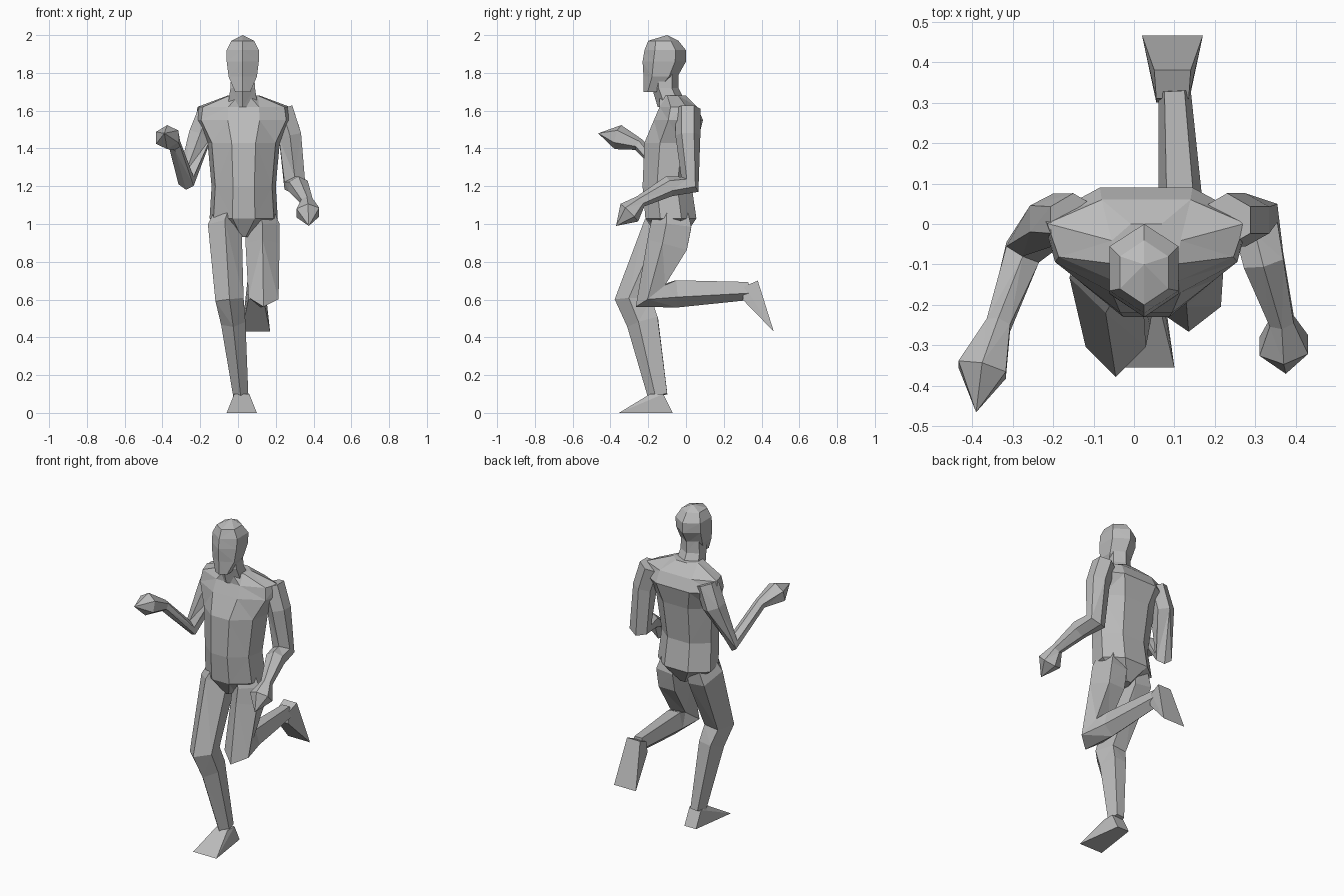
import bpy, bmesh
from math import sin, cos, pi
from mathutils import Vector

cube = bpy.data.objects.get("Cube")
if cube:
    bpy.data.objects.remove(cube, do_unlink=True)

grey = bpy.data.materials.new("plain_grey")
grey.use_nodes = True
colour = (.5, .5, .5, 1)
grey.diffuse_color = colour
grey.node_tree.nodes["Principled BSDF"].inputs["Base Color"].default_value = colour

SIDEWAYS = Vector((1, 0, 0))
BACKWARD = Vector((0, 1, 0))


def finish(name, bm):
    """Turn the bmesh into a flat shaded grey object."""
    bmesh.ops.remove_doubles(bm, verts=bm.verts, dist=.001)
    bmesh.ops.triangulate(bm, faces=bm.faces[:])
    bmesh.ops.recalc_face_normals(bm, faces=bm.faces[:])
    mesh = bpy.data.meshes.new(name)
    bm.to_mesh(mesh)
    bm.free()
    mesh.materials.append(grey)
    bpy.context.collection.objects.link(bpy.data.objects.new(name, mesh))


def outline(sides, edge_front):
    """Regular polygon, normalised to reach -1..1 in width and depth."""
    start = -pi / 2 + (0 if edge_front else pi / sides)
    angles = [start + 2 * pi * i / sides for i in range(sides)]
    across = [cos(a) for a in angles]
    along = [sin(a) for a in angles]
    wide, low, high = max(across), min(along), max(along)
    return [(u / wide, 2 * (v - low) / (high - low) - 1) for u, v in zip(across, along)]


def loft(name, sections, sides, edge_front=True, taper=0):
    """Skin a chain of sections, each a centre with a side and a depth vector."""
    bm = bmesh.new()
    shape = outline(sides, edge_front)
    loops = [[bm.verts.new(centre + side * u * (1 + taper * v) + depth * v) for u, v in shape]
             for centre, side, depth in sections]
    for lower, upper in zip(loops, loops[1:]):
        for i in range(sides):
            j = (i + 1) % sides
            bm.faces.new((lower[i], lower[j], upper[j], upper[i]))
    bm.faces.new(loops[0])
    bm.faces.new(loops[-1])
    finish(name, bm)


def upright(name, x, levels, **options):
    """Body part of level sections: y, z, half width, half depth."""
    loft(name, [(Vector((x, y, z)), SIDEWAYS * wide, BACKWARD * deep)
                for y, z, wide, deep in levels], **options)


def limb(name, joints, sides, stretch):
    """Limb through joints (x, y, z, radius), mitred where it bends."""
    points = [Vector(joint[:3]) for joint in joints]
    steps = [(b - a).normalized() for a, b in zip(points, points[1:])]
    sections = []
    for i, joint in enumerate(joints):
        direction = (steps[max(i - 1, 0)] + steps[min(i, len(steps) - 1)]).normalized()
        side = (SIDEWAYS - direction * direction.x).normalized()
        depth = side.cross(direction)
        sections.append((points[i], side * joint[3], depth * joint[3] * stretch))
    loft(name, sections, sides)


def foot(name, x, pairs):
    """Wedge wrapped around mirrored corner pairs: y, z, half width."""
    bm = bmesh.new()
    for y, z, wide in pairs:
        for sign in (-1, 1):
            bm.verts.new((x + sign * wide, y, z))
    bmesh.ops.convex_hull(bm, input=bm.verts[:])
    finish(name, bm)


# Trunk, from crotch through hips, waist, chest and shoulders to neck base
upright("torso", .03, [
    (-.08, .93, .03, .07),
    (-.08, 1.03, .17, .135),
    (-.1, 1.2, .16, .13),
    (-.08, 1.43, .18, .14),
    (-.04, 1.55, .24, .13),
    (-.04, 1.62, .23, .1),
    (-.07, 1.68, .08, .07)], sides=8, edge_front=False, taper=.15)

# Neck and head, from chin to crown
upright("neck", .025, [
    (-.07, 1.62, .08, .08),
    (-.11, 1.72, .065, .07),
    (-.11, 1.82, .06, .07)], sides=6)
upright("head", .025, [
    (-.18, 1.7, .04, .045),
    (-.135, 1.78, .075, .09),
    (-.115, 1.86, .085, .115),
    (-.11, 1.92, .085, .11),
    (-.12, 1.97, .06, .08),
    (-.1, 2, 0, 0)], sides=6)

# Arms: shoulder, upper arm, elbow, wrist, palm, fingertips
limb("right_arm", [
    (-.15, .01, 1.6, .06),
    (-.2, .01, 1.47, .06),
    (-.275, -.07, 1.23, .045),
    (-.335, -.25, 1.42, .03),
    (-.375, -.36, 1.46, .06),
    (-.39, -.465, 1.48, 0)], sides=6, stretch=1.1)
limb("left_arm", [
    (.23, .01, 1.61, .06),
    (.275, .01, 1.47, .06),
    (.3, .02, 1.21, .055),
    (.32, -.09, 1.2, .05),
    (.365, -.24, 1.12, .03),
    (.37, -.3, 1.06, .06),
    (.375, -.37, .99, 0)], sides=6, stretch=1.1)

# Standing right leg: hip, thigh, knee, calf, ankle
limb("right_leg", [
    (-.04, -.08, 1.08, .07),
    (-.07, -.11, .98, .09),
    (-.045, -.28, .6, .075),
    (-.025, -.23, .48, .065),
    (.015, -.15, .09, .04)], sides=5, stretch=1.3)

# Trailing left leg, shin lifted behind
limb("left_leg", [
    (.11, -.08, 1.08, .07),
    (.13, -.08, .99, .09),
    (.13, -.1, .89, .09),
    (.135, -.19, .62, .08),
    (.12, -.05, .63, .06),
    (.1, .33, .645, .04)], sides=5, stretch=1.2)

# Feet: front and back of ankle, toe, heel
foot("right_foot", .02, [(-.19, .1, .04), (-.12, .1, .04), (-.355, 0, .08), (-.07, 0, .04)])
foot("left_foot", .095, [(.3, .6, .04), (.31, .67, .04), (.465, .43, .075), (.38, .7, .045)])
